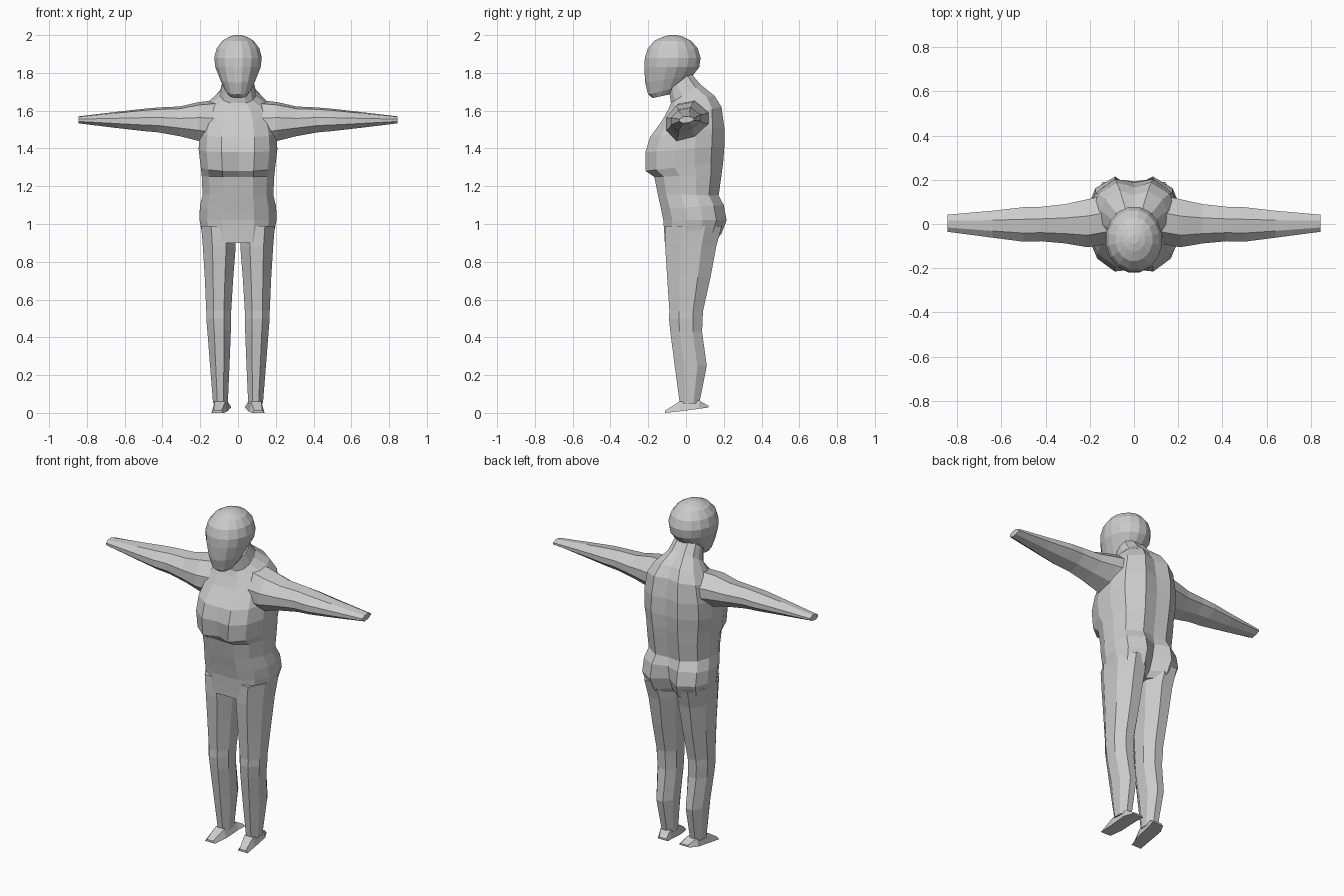
import bpy, bmesh
from math import sin, cos, pi


def loft(name, rings, mirror=False):
    """Skin a list of closed rings, cap both ends, optionally mirror across x."""
    bm = bmesh.new()
    loops = [[bm.verts.new(p) for p in r] for r in rings]
    n = len(loops[0])
    for a, b in zip(loops, loops[1:]):
        for i in range(n):
            j = (i + 1) % n
            bm.faces.new((a[i], a[j], b[j], b[i]))
    bm.faces.new(loops[0][::-1])
    bm.faces.new(loops[-1])
    bmesh.ops.recalc_face_normals(bm, faces=bm.faces[:])
    me = bpy.data.meshes.new(name)
    bm.to_mesh(me)
    bm.free()
    ob = bpy.data.objects.new(name, me)
    bpy.context.collection.objects.link(ob)
    if mirror:
        m = ob.modifiers.new("Mirror", 'MIRROR')
        m.use_mirror_merge = False
    return ob


def tilted(zf, zb, x0, x1, yf, yb, n):
    """Horizontal oval ring whose height runs from zf (front) to zb (back)."""
    out = []
    for i in range(n):
        a = 2 * pi * (i + 0.5) / n
        s = cos(pi / n)
        u, v = cos(a) / s, sin(a) / s
        out.append(((x0 + x1) / 2 + u * (x1 - x0) / 2,
                    (yf + yb) / 2 + v * (yb - yf) / 2,
                    (zf + zb) / 2 + v * (zb - zf) / 2))
    return out


def body_ring(zf, zb, w, yf, yb, cleft, groove):
    """Torso section with a dent at the front and back centre line."""
    mid, d = (yf + yb) / 2, (yb - yf) / 2
    half = [(0, -1), (.42, -1), (.8, -.72), (1, -.25),
            (1, .25), (.86, .68), (.42, 1), (0, 1)]
    full = half + [(-u, v) for u, v in half[-2:0:-1]]
    out = []
    for u, v in full:
        y = mid + v * d
        if u == 0:
            y += cleft if v < 0 else -groove
        out.append((u * w, y, (zf + zb) / 2 + v * (zb - zf) / 2))
    return out


# torso with hips, chest, shoulders and neck
torso = [
    (.90, .92, .182, -.112, .165, 0, .07),
    (.95, .95, .19, -.115, .188, 0, .06),
    (1.02, 1.02, .204, -.12, .215, 0, .06),
    (1.08, 1.10, .202, -.132, .20, 0, .03),
    (1.16, 1.15, .187, -.15, .173, 0, .01),
    (1.25, 1.26, .192, -.168, .188, 0, .01),
    (1.28, 1.33, .197, -.213, .197, .035, .01),
    (1.38, 1.41, .208, -.215, .203, .01, .01),
    (1.46, 1.51, .205, -.19, .203, 0, .015),
    (1.55, 1.62, .185, -.125, .188, 0, .02),
    (1.61, 1.68, .15, -.092, .15, 0, .02),
    (1.64, 1.74, .095, -.08, .075, 0, .01),
    (1.71, 1.80, .08, -.09, .025, 0, 0)]
loft("torso", [body_ring(*r) for r in torso])

# head
head = [
    (1.667, 1.69, .045, -.175, -.07),
    (1.685, 1.735, .067, -.20, -.01),
    (1.75, 1.785, .094, -.217, .035),
    (1.83, 1.83, .12, -.22, .07),
    (1.88, 1.88, .126, -.218, .077),
    (1.93, 1.93, .113, -.202, .062),
    (1.97, 1.97, .083, -.167, .028),
    (1.99, 1.99, .05, -.125, -.012),
    (2.0, 2.0, .018, -.09, -.05)]
loft("head", [tilted(a, b, -w, w, c, d, 16) for a, b, w, c, d in head])

# arms: x, front, back, low, high
arm = [
    (.12, -.09, .13, 1.42, 1.655),
    (.21, -.105, .112, 1.44, 1.645),
    (.31, -.088, .09, 1.465, 1.622),
    (.42, -.078, .078, 1.485, 1.617),
    (.50, -.08, .076, 1.492, 1.61),
    (.64, -.062, .06, 1.508, 1.594),
    (.845, -.035, .042, 1.533, 1.57)]
section = [(-1, -.45), (-1, .2), (-.5, .85), (.3, 1),
           (1, .45), (1, -.1), (.4, -.75), (-.5, -1)]
loft("arm", [[(x, (f + b) / 2 + u * (b - f) / 2, (lo + hi) / 2 + v * (hi - lo) / 2)
              for u, v in section] for x, f, b, lo, hi in arm], True)

# legs: height, inner x, outer x, front, back
leg = [
    (.99, .015, .195, -.11, .19),
    (.88, .012, .186, -.11, .16),
    (.72, .025, .176, -.10, .13),
    (.54, .036, .168, -.088, .09),
    (.50, .037, .168, -.09, .088),
    (.43, .038, .162, -.083, .085),
    (.25, .045, .148, -.06, .11),
    (.05, .054, .132, -.033, .07)]
loft("leg", [tilted(z, z, a, b, f, k, 8) for z, a, b, f, k in leg], True)

# feet: thin wedges with the heel slightly raised
foot = [(-.11, .075, .14, 0, .012), (-.035, .055, .135, .008, .06),
        (.07, .045, .13, .022, .065), (.118, .035, .105, .028, .038)]
loft("foot", [[(a, y, lo), (b, y, lo), (b - .012, y, hi), (a + .012, y, hi)]
              for y, a, b, lo, hi in foot], True)
